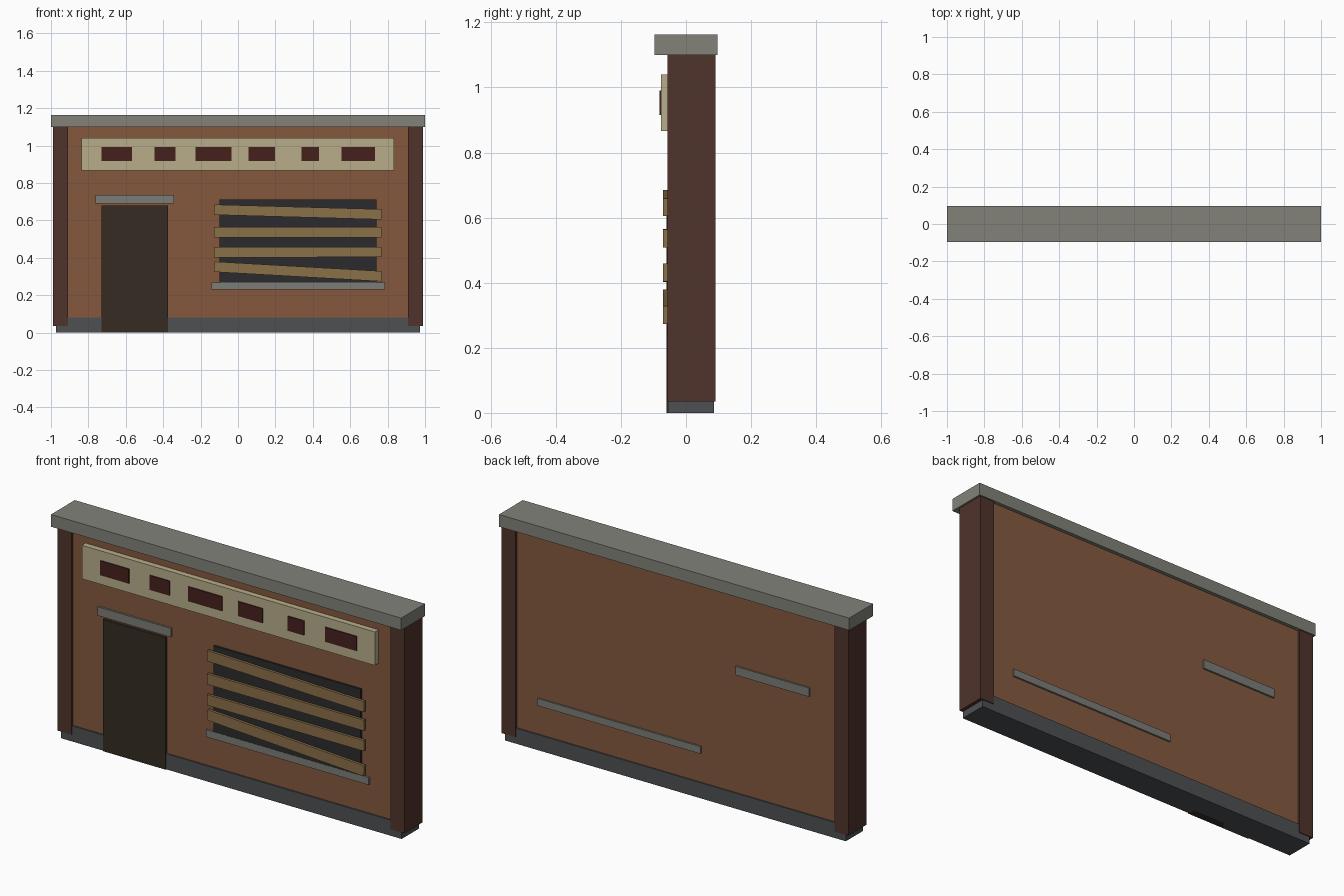
import bpy
from math import atan2, hypot

if "Cube" in bpy.data.objects:
    bpy.data.objects.remove(bpy.data.objects["Cube"])


def material(name, hex_code):
    def linear(c):
        return c / 12.92 if c <= 0.04045 else ((c + 0.055) / 1.055) ** 2.4
    m = bpy.data.materials.new(name)
    rgb = [linear(int(hex_code[i:i + 2], 16) / 255) for i in (0, 2, 4)]
    m.diffuse_color = (*rgb, 1)
    m.use_nodes = True
    m.node_tree.nodes["Principled BSDF"].inputs["Base Color"].default_value = m.diffuse_color
    return m


BRICK = material("brick", "85593F")
DARK_BRICK = material("dark_brick", "50332B")
CONCRETE = material("concrete", "82827A")
STONE = material("stone", "7C7C78")
BASE = material("base_grey", "4E5052")
DOOR = material("door_brown", "352B22")
GLASS = material("dark_glass", "2B2B2E")
WOOD = material("wood", "8A7048")
CREAM = material("cream", "B8AE8A")
MAROON = material("maroon", "45201C")


def box(name, x, y, z, mat, tilt=0.0):
    """Box from (min, max) ranges, optionally tilted in the facade plane."""
    mid = [(a + b) / 2 for a, b in (x, y, z)]
    bpy.ops.mesh.primitive_cube_add(size=1, location=mid, rotation=(0, tilt, 0))
    ob = bpy.context.object
    ob.name = name
    ob.scale = (x[1] - x[0], y[1] - y[0], z[1] - z[0])
    bpy.ops.object.transform_apply(location=False, rotation=False, scale=True)
    ob.data.materials.append(mat)
    return ob


# Wall shell: plinth, wall, corner pillars, roof cap
box("plinth", (-0.973, 0.973), (-0.055, 0.086), (0, 0.08), BASE)
box("wall", (-0.96, 0.96), (-0.047, 0.079), (0.04, 1.11), BRICK)
for side, s in (("left", -1), ("right", 1)):
    box(side + "_pillar", tuple(sorted((s * 0.91, s * 0.99))),
        (-0.057, 0.09), (0.035, 1.105), DARK_BRICK)
box("roof_cap", (-1, 1), (-0.097, 0.097), (1.10, 1.163), CONCRETE)

# Doorway, with a lintel running through the wall
box("door", (-0.73, -0.373), (-0.06, -0.02), (0, 0.68), DOOR)
box("door_lintel", (-0.763, -0.343), (-0.057, 0.088), (0.69, 0.735), STONE)

# Window, with a sill running through the wall
box("window_pane", (-0.10, 0.74), (-0.057, -0.02), (0.25, 0.711), GLASS)
box("window_sill", (-0.143, 0.787), (-0.058, 0.088), (0.23, 0.267), STONE)

# Boards nailed across the window: (left centre z, right centre z)
for i, (zl, zr) in enumerate([(0.657, 0.632), (0.537, 0.536),
                              (0.429, 0.431), (0.352, 0.301)]):
    half = hypot(0.895, zl - zr) / 2
    zc = (zl + zr) / 2
    box(f"board_{i + 1}", (0.32 - half, 0.32 + half), (-0.07, -0.056),
        (zc - 0.0275, zc + 0.0275), WOOD, atan2(zl - zr, 0.895))

# Panel above, with plain raised blocks
box("fascia_panel", (-0.838, 0.835), (-0.077, -0.04), (0.867, 1.04), CREAM)
for i, x in enumerate([(-0.73, -0.567), (-0.447, -0.334), (-0.227, -0.035),
                       (0.056, 0.198), (0.34, 0.433), (0.553, 0.733)]):
    box(f"fascia_block_{i + 1}", x, (-0.082, -0.07), (0.916, 0.991), MAROON)
